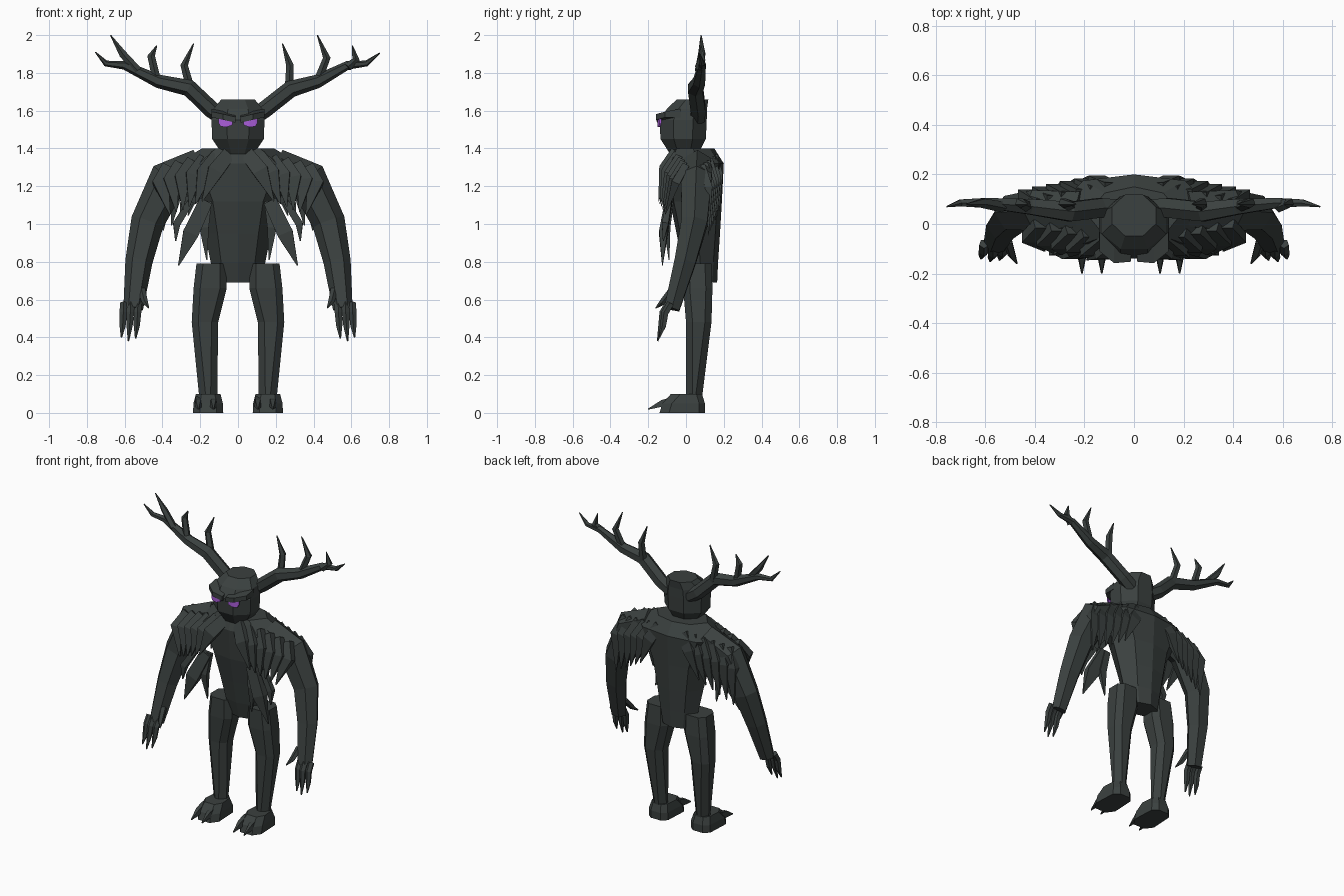
import bpy, math
from mathutils import Vector


def material(name, rgb):
    m = bpy.data.materials.new(name)
    m.diffuse_color = (*rgb, 1)
    return m


HIDE = material("charcoal hide", (0.043, 0.052, 0.050))
GLOW = material("purple glow", (0.40, 0.11, 0.70))


def make(name, verts, faces, mat=HIDE, mirror=False):
    me = bpy.data.meshes.new(name)
    me.from_pydata([tuple(v) for v in verts], [], faces)
    me.materials.append(mat)
    ob = bpy.data.objects.new(name, me)
    bpy.context.collection.objects.link(ob)
    if mirror:
        ob.modifiers.new("Mirror", 'MIRROR').use_mirror_merge = False
    return ob


def skin(rings):
    """Faces and verts joining equal rings, capped at both ends."""
    n = len(rings[0])
    verts = [v for r in rings for v in r]
    faces = [(k * n + i, k * n + (i + 1) % n, (k + 1) * n + (i + 1) % n, (k + 1) * n + i)
             for k in range(len(rings) - 1) for i in range(n)]
    faces.append(tuple(range(n))[::-1])
    faces.append(tuple(range((len(rings) - 1) * n, len(rings) * n)))
    return verts, faces


def tube(points, radii, n=6, squash=1.0):
    """Faceted limb along a path; squash scales it along y."""
    pts = [Vector(p) for p in points]
    rings = []
    for i, p in enumerate(pts):
        d = (pts[min(i + 1, len(pts) - 1)] - pts[max(i - 1, 0)]).normalized()
        u = Vector((0, 1, 0))
        u = (u - d * u.dot(d)).normalized()
        w = d.cross(u)
        rings.append([p + (u * math.cos(a) * squash + w * math.sin(a)) * radii[i]
                      for a in (2 * math.pi * (k + 0.5) / n for k in range(n))])
    return skin(rings)


def merge(parts):
    verts, faces = [], []
    for v, f in parts:
        o = len(verts)
        verts += v
        faces += [tuple(i + o for i in q) for q in f]
    return verts, faces


def tuft(root, knee, tip, width, thick=0.035):
    """Pointed fur tuft that leaves the body, bends and hangs."""
    return tube([root, knee, tip], [width * 0.6, width * 0.7, 0.004], 4, thick / width)


def lerp(a, b, t):
    return Vector(a).lerp(Vector(b), t)


# Torso: height, half width, front, back
rings = []
for z, hx, yf, yb in [(0.69, 0.12, 0.01, 0.165), (0.80, 0.145, -0.02, 0.17),
                      (0.95, 0.175, -0.05, 0.18), (1.12, 0.215, -0.085, 0.19),
                      (1.32, 0.33, -0.10, 0.20), (1.40, 0.19, -0.07, 0.15)]:
    m = (yf + yb) / 2
    rings.append([(x * hx, y, z) for x, y in
                  [(0, yf), (0.62, yf + 0.02), (1, m), (0.62, yb - 0.025), (0, yb),
                   (-0.62, yb - 0.025), (-1, m), (-0.62, yf + 0.02)]])
make("torso", *skin(rings))

# Head: eight-sided, tapering at crown and jaw
rings = []
for z, r, ry, cy in [(1.37, 0.09, 0.08, -0.01), (1.45, 0.148, 0.13, -0.015),
                     (1.55, 0.152, 0.135, -0.015), (1.61, 0.14, 0.115, 0.005),
                     (1.66, 0.095, 0.09, 0.035)]:
    rings.append([(r * math.sin(a), cy + ry * math.cos(a), z)
                  for a in (math.pi / 4 * (k + 0.5) for k in range(8))])
make("head", *skin(rings))

# Brow ridges and eyes
brow = [[(x, y, z) for y, z in [(yf, z0), (yf, z0 + 0.03), (yb, z0 + 0.045), (yb, z0)]]
        for x, z0, yf, yb in [(0.012, 1.536, -0.152, -0.10), (0.08, 1.552, -0.158, -0.09),
                              (0.14, 1.565, -0.11, -0.03)]]
make("brow", *skin(brow), mirror=True)
eye = [[(x, y - 0.009, z0), (x, y - 0.009, z1), (x, y, z1), (x, y, z0)]
       for x, y, z0, z1 in [(0.03, -0.141, 1.524, 1.541), (0.06, -0.141, 1.513, 1.549),
                            (0.092, -0.135, 1.516, 1.556), (0.103, -0.130, 1.535, 1.558)]]
make("eye", *skin(eye), GLOW, True)

# Antlers: curved beam with three tines, different on each side
ANTLERS = {
    "right_antler": (-1, [(0.07, 1.56), (0.14, 1.605), (0.26, 1.72), (0.42, 1.755), (0.60, 1.84), (0.70, 1.85), (0.755, 1.91)],
                     [[(0.25, 1.71), (0.285, 1.84), (0.235, 1.955)],
                      [(0.43, 1.76), (0.46, 1.89), (0.43, 1.945)],
                      [(0.53, 1.81), (0.61, 1.90), (0.675, 2.0)]]),
    "left_antler": (1, [(0.07, 1.56), (0.14, 1.605), (0.28, 1.715), (0.42, 1.755), (0.58, 1.84), (0.68, 1.85), (0.75, 1.905)],
                    [[(0.27, 1.71), (0.275, 1.84), (0.235, 1.955)],
                     [(0.42, 1.75), (0.47, 1.88), (0.42, 2.0)],
                     [(0.58, 1.83), (0.625, 1.87), (0.605, 1.945)]]),
}
for name, (s, beam, tines) in ANTLERS.items():
    ys = [0.06, 0.065, 0.05, 0.07, 0.085, 0.085, 0.07]
    parts = [tube([(s * x, y, z) for (x, z), y in zip(beam, ys)],
                  [0.045, 0.045, 0.045, 0.036, 0.023, 0.016, 0.003])]
    for t in tines:
        parts.append(tube([(s * x, y, z) for (x, z), y in zip(t, (0.07, 0.085, 0.08))],
                          [0.024, 0.021, 0.003], 5))
    make(name, *merge(parts))

# Arms
make("arm", *tube([(0.20, 0.06, 1.31), (0.37, 0.055, 1.235), (0.48, 0.045, 1.01),
                   (0.525, -0.005, 0.80), (0.555, -0.075, 0.55)],
                  [0.09, 0.105, 0.088, 0.072, 0.052], 6, 0.9), mirror=True)

# Hands: slim clawed fingers and a thumb spur
fingers = []
for x, y, tip in [(0.53, -0.105, 0.395), (0.568, -0.11, 0.38), (0.605, -0.10, 0.40)]:
    fingers.append(tube([(x, y + 0.02, 0.58), (x + 0.002, y - 0.01, 0.53),
                         (x + 0.006, y - 0.02, 0.46), (x + 0.012, y - 0.04, tip)],
                        [0.021, 0.021, 0.017, 0.004], 5))
fingers.append(tube([(0.51, -0.07, 0.65), (0.492, -0.125, 0.585), (0.472, -0.16, 0.555)],
                    [0.022, 0.017, 0.003], 5))
make("fingers", *merge(fingers), mirror=True)

# Legs: height, inner and outer side, front and back, with bevelled corners
rings = []
for z, x0, x1, y0, y1 in [(0.08, 0.11, 0.205, 0.0, 0.085), (0.48, 0.105, 0.245, 0.0, 0.135),
                          (0.66, 0.06, 0.235, -0.015, 0.14), (0.79, 0.06, 0.22, -0.015, 0.135)]:
    c = 0.035
    rings.append([(x0, y0 + c, z), (x0 + c, y0, z), (x1 - c, y0, z), (x1, y0 + c, z),
                  (x1, y1 - c, z), (x1 - c, y1, z), (x0 + c, y1, z), (x0, y1 - c, z)])
make("leg", *skin(rings), mirror=True)

# Feet with two claws each
rings = []
for z, w, toe, heel in [(0, 0.08, -0.14, 0.10), (0.05, 0.078, -0.125, 0.10), (0.10, 0.065, -0.08, 0.085)]:
    rings.append([(0.158 + a * w, y, z) for a, y in
                  [(-0.55, toe), (0.55, toe), (1, toe + 0.05), (0.9, heel - 0.03),
                   (0.45, heel), (-0.45, heel), (-0.9, heel - 0.03), (-1, toe + 0.05)]])
make("foot", *skin(rings), mirror=True)
claws = []
for x in (-0.21, -0.13, 0.105, 0.184):
    claws.append(skin([[(x - w, y, z - w), (x + w, y, z - w), (x + w * 0.7, y, z + w), (x - w * 0.7, y, z + w)]
                       for y, z, w in [(-0.06, 0.065, 0.022), (-0.13, 0.05, 0.018), (-0.20, 0.02, 0.003)]]))
make("toe_claws", *merge(claws))

# Fur mantle: overlapping tufts stepping outward over chest and upper back
front, back = [], []
for i in range(6):
    t = i / 5
    front.append(tuft(lerp((0.05, -0.06, 1.37), (0.37, 0.0, 1.30), t),
                      lerp((0.12, -0.12, 1.28), (0.41, -0.055, 1.22), t),
                      lerp((0.19, -0.145, 1.12), (0.36, -0.11, 1.05), t), 0.085, 0.045))
    back.append(tuft(lerp((0.09, 0.15, 1.35), (0.38, 0.085, 1.30), t),
                     lerp((0.15, 0.175, 1.25), (0.43, 0.12, 1.19), t),
                     lerp((0.22, 0.175, 1.07), (0.44, 0.12, 0.94), t), 0.078, 0.04))
make("chest_fur", *merge(front), mirror=True)
make("back_fur", *merge(back), mirror=True)

# Longer tufts hanging at the flanks
flank = [tuft((0.17, -0.09, 1.12), (0.25, -0.12, 0.95), (0.315, -0.125, 0.78), 0.085, 0.045),
         tuft((0.16, -0.08, 1.12), (0.18, -0.10, 0.98), (0.165, -0.09, 0.81), 0.05),
         tuft((0.25, -0.09, 1.12), (0.325, -0.11, 1.0), (0.33, -0.12, 0.91), 0.04)]
make("flank_fur", *merge(flank), mirror=True)
